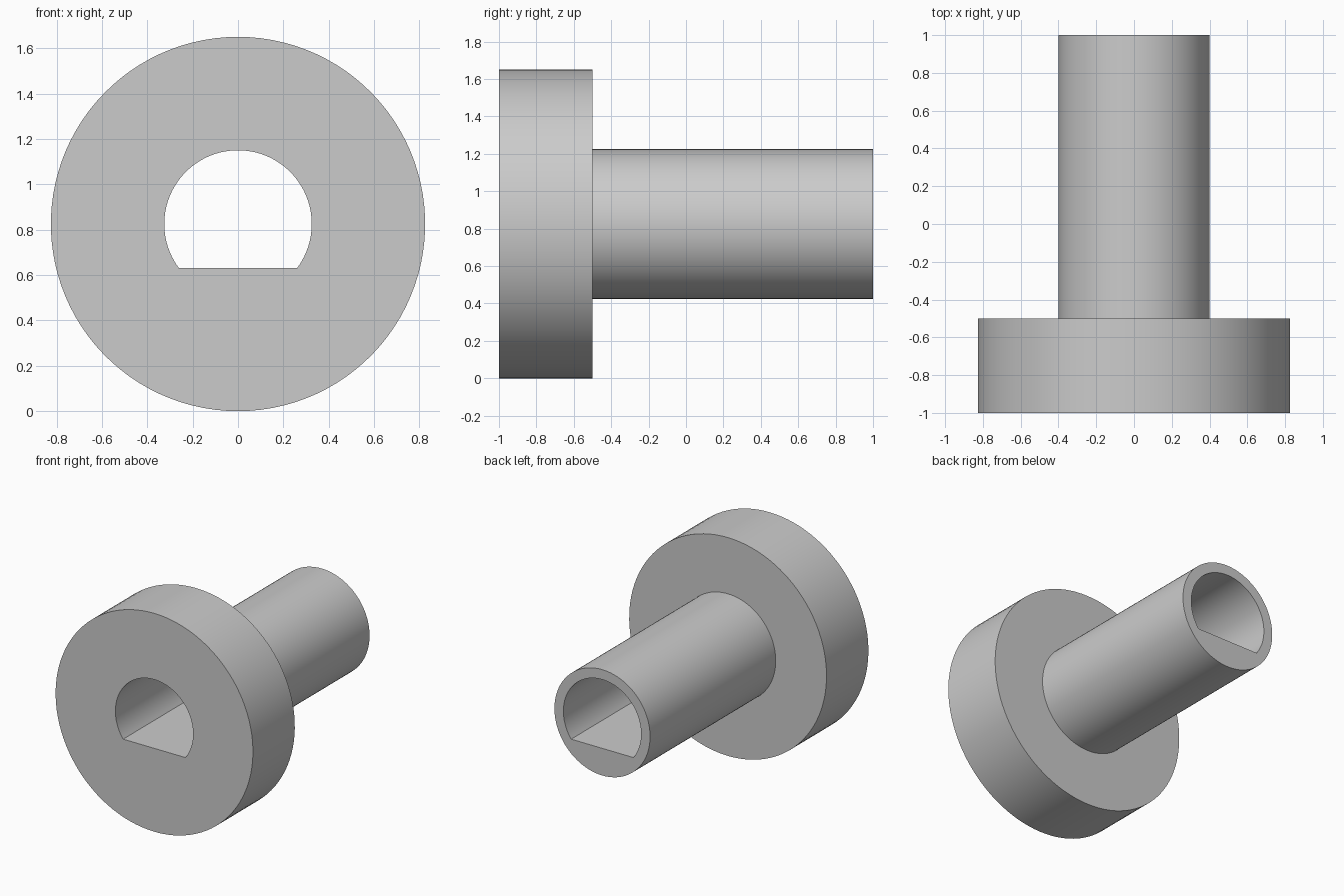
import bpy
import bmesh
from math import asin, sin, cos, pi, radians

cube = bpy.data.objects.get("Cube")
if cube:
    bpy.data.objects.remove(cube, do_unlink=True)

FLANGE_R, SHAFT_R, BORE_R = 0.825, 0.4, 0.325
FLAT = -0.195            # height of the bore's flat below the axis
FRONT, SHOULDER, BACK = -1.0, -0.5, 1.0

# Angles shared by every ring, with exact samples at the flat's two corners
corner = asin(FLAT / BORE_R)
arc, flat = pi - 2 * corner, pi + 2 * corner
angles = [corner + arc * i / 72 for i in range(72)]
angles += [pi - corner + flat * i / 30 for i in range(30)]


def ring(bm, radius, y, flat_cut=False):
    verts = []
    for a in angles:
        r = radius
        if flat_cut and radius * sin(a) < FLAT:
            r = FLAT / sin(a)
        verts.append(bm.verts.new((r * cos(a), y, FLANGE_R + r * sin(a))))
    return verts


# Flanged sleeve: a closed section of rings around the D-shaped bore
bm = bmesh.new()
rings = [
    ring(bm, BORE_R, FRONT, True),
    ring(bm, FLANGE_R, FRONT),
    ring(bm, FLANGE_R, SHOULDER),
    ring(bm, SHAFT_R, SHOULDER),
    ring(bm, SHAFT_R, BACK),
    ring(bm, BORE_R, BACK, True),
]
n = len(angles)
for k, a in enumerate(rings):
    b = rings[(k + 1) % len(rings)]
    for i in range(n):
        j = (i + 1) % n
        bm.faces.new((a[i], a[j], b[j], b[i]))
bmesh.ops.recalc_face_normals(bm, faces=bm.faces)
mesh = bpy.data.meshes.new("flanged_sleeve")
bm.to_mesh(mesh)
bm.free()
sleeve = bpy.data.objects.new("flanged_sleeve", mesh)
bpy.context.collection.objects.link(sleeve)

# Plain grey material
grey = bpy.data.materials.new("light_grey")
grey.use_nodes = True
colour = (0.6, 0.6, 0.6, 1)
grey.diffuse_color = colour
grey.node_tree.nodes["Principled BSDF"].inputs["Base Color"].default_value = colour
mesh.materials.append(grey)

# Smooth curved walls, sharp rims and bore corners
bpy.ops.object.select_all(action="DESELECT")
sleeve.select_set(True)
bpy.context.view_layer.objects.active = sleeve
bpy.ops.object.shade_smooth_by_angle(angle=radians(30))
